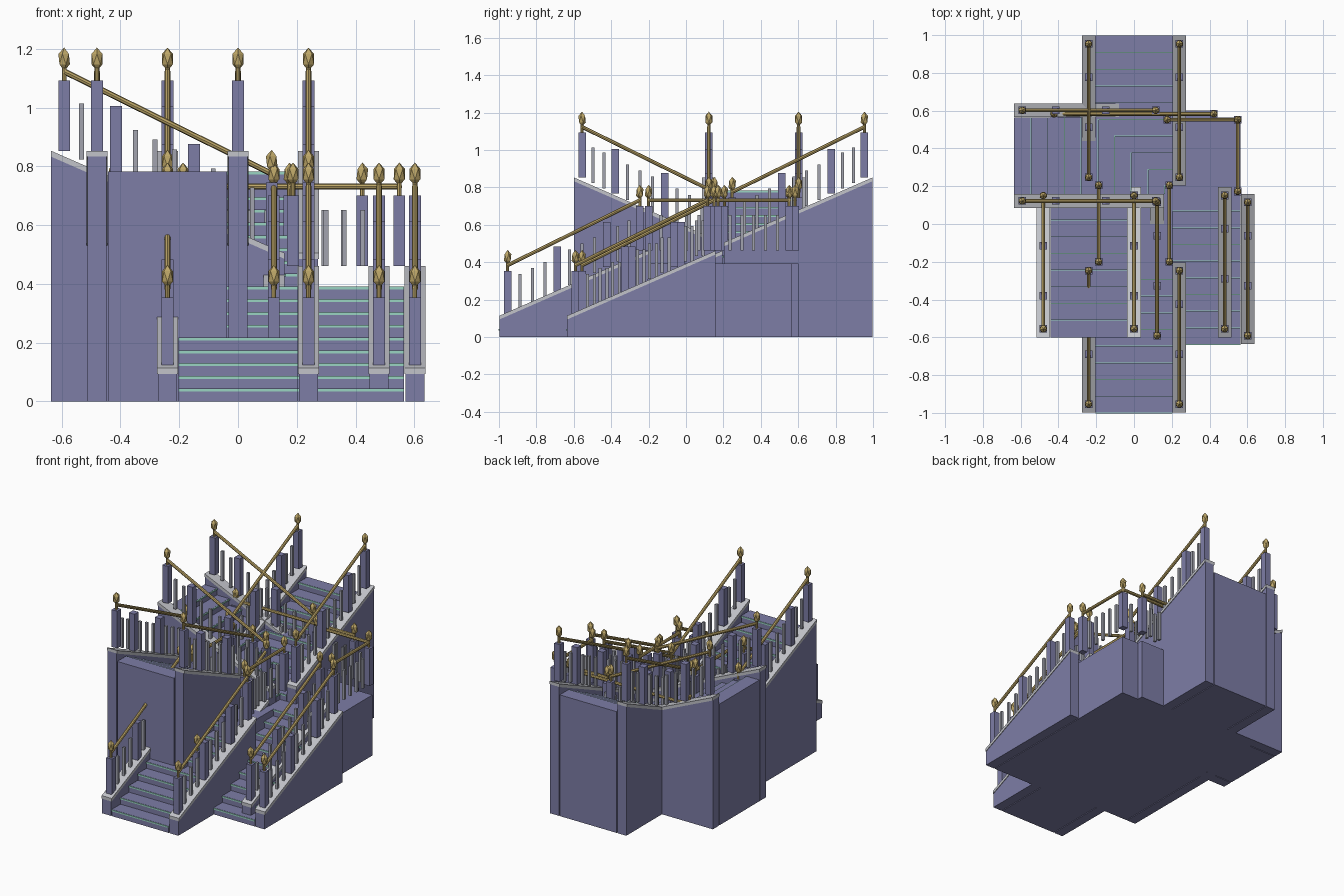
import bpy, bmesh, math
from mathutils import Matrix, Vector

if "Cube" in bpy.data.objects:
    bpy.data.objects.remove(bpy.data.objects["Cube"])

N, D, R = 9, 0.0883, 0.0435      # steps per flight, tread depth, riser
RUN, RISE = N * D, N * R
HW = 0.203                       # half width of the treads
OFF = 0.24                       # stringer / railing centre line
CURB, POST, BAL, RAIL = 0.07, 0.31, 0.26, 0.34   # heights above tread


def material(name, col):
    m = bpy.data.materials.new(name)
    m.diffuse_color = (*col, 1)
    m.use_nodes = True
    m.node_tree.nodes["Principled BSDF"].inputs["Base Color"].default_value = m.diffuse_color
    return m


BLUE = material("slate_blue", (0.205, 0.205, 0.38))
CAP = material("pale_stone", (0.54, 0.55, 0.59))
GREY = material("baluster_grey", (0.36, 0.37, 0.43))
GOLD = material("brass", (0.52, 0.39, 0.14))
GREEN = material("mint_nosing", (0.32, 0.66, 0.54))


def prism(bm, pts, t0, t1):
    """Side profile (s, z) extruded across t."""
    a = [bm.verts.new((s, t0, z)) for s, z in pts]
    b = [bm.verts.new((s, t1, z)) for s, z in pts]
    bm.faces.new(a)
    bm.faces.new(b[::-1])
    for i in range(len(pts)):
        j = (i + 1) % len(pts)
        bm.faces.new((a[i], b[i], b[j], a[j]))


def box(bm, s0, s1, t0, t1, z0, z1):
    prism(bm, [(s0, z0), (s1, z0), (s1, z1), (s0, z1)], t0, t1)


def rod(bm, a, b, r):
    a, b = Vector(a), Vector(b)
    d = b - a
    m = Matrix.Translation((a + b) / 2) @ d.to_track_quat('Z', 'Y').to_matrix().to_4x4()
    bmesh.ops.create_cone(bm, cap_ends=True, segments=8, radius1=r, radius2=r,
                          depth=d.length, matrix=m)


def finish(bm, name, mat, place):
    bmesh.ops.recalc_face_normals(bm, faces=bm.faces[:])
    me = bpy.data.meshes.new(name)
    bm.to_mesh(me)
    bm.free()
    me.materials.append(mat)
    ob = bpy.data.objects.new(name, me)
    ob.matrix_world = place
    bpy.context.collection.objects.link(ob)


def railing(name, place, t, stations):
    """Posts, balusters, handrail and finials; stations are (s, tread z)."""
    posts, bals, rail, fin = (bmesh.new() for _ in range(4))
    for s, z in stations:
        box(posts, s - .02, s + .02, t - .02, t + .02, z + CURB, z + POST)
    for (s0, z0), (s1, z1) in zip(stations, stations[1:]):
        n = max(2, round((s1 - s0) / 0.067) - 1)
        for k in range(1, n + 1):
            f = k / (n + 1)
            s, z = s0 + (s1 - s0) * f, z0 + (z1 - z0) * f
            box(bals, s - .008, s + .008, t - .008, t + .008, z + CURB, z + BAL)
    (s0, z0), (s1, z1) = stations[0], stations[-1]
    rod(rail, (s0, t, z0 + RAIL), (s1, t, z1 + RAIL), 0.01)
    for s, z in (stations[0], stations[-1]):
        bmesh.ops.create_icosphere(
            fin, subdivisions=1, radius=0.022,
            matrix=Matrix.Translation((s, t, z + 0.382)) @ Matrix.Diagonal((1, 1, 1.8, 1)))
        rod(fin, (s, t, z + POST), (s, t, z + 0.355), 0.008)
    finish(posts, name + "_posts", BLUE, place)
    finish(bals, name + "_balusters", GREY, place)
    finish(rail, name + "_handrail", GOLD, place)
    finish(fin, name + "_finials", GOLD, place)


def flight(name, x, y, angle, z0, sides=(-1, 1)):
    """Solid stair flight climbing along local s from (x, y)."""
    place = Matrix.Translation((x, y, 0)) @ Matrix.Rotation(math.radians(angle), 4, 'Z')
    # stepped solid
    pts = [(0, 0)]
    for i in range(N):
        z = z0 + (i + 1) * R
        pts += [(i * D, z), ((i + 1) * D, z)]
    pts.append((RUN, 0))
    bm = bmesh.new()
    prism(bm, pts, -HW, HW)
    finish(bm, name + "_steps", BLUE, place)
    # nosing strips
    bm = bmesh.new()
    for i in range(N):
        z = z0 + (i + 1) * R
        box(bm, i * D - .005, i * D + .004, -HW, HW, z - .01, z - .001)
    finish(bm, name + "_nosings", GREEN, place)
    # stringers, caps and railings
    za, zb = z0 + R + CURB, z0 + RISE + CURB
    body, cap = bmesh.new(), bmesh.new()
    for sd in sides:
        t = sd * OFF
        prism(body, [(0, 0), (RUN, 0), (RUN, zb - .02), (0, za - .02)], t - .032, t + .032)
        prism(cap, [(0, za - .02), (RUN, zb - .02), (RUN, zb), (0, za)], t - .036, t + .036)
        st = [((i + .5) * D, z0 + (i + 1) * R) for i in (0, 3, 6, 8)]
        railing(f"{name}_{'left' if sd > 0 else 'right'}", place, t, st)
    finish(body, name + "_stringers", BLUE, place)
    finish(cap, name + "_stringer_caps", CAP, place)


def landing(name, x0, x1, y0, y1):
    bm = bmesh.new()
    box(bm, x0, x1, y0, y1, 0, RISE)
    finish(bm, name, BLUE, Matrix())


def landing_rail(name, a, b):
    d = Vector(b) - Vector(a)
    place = Matrix.Translation((*a, 0)) @ Matrix.Rotation(math.atan2(d.y, d.x), 4, 'Z')
    railing(name, place, 0, [(0, RISE), (d.length, RISE)])


# straight stair with a middle landing
flight("straight_lower", 0, -HW - RUN, 90, 0)
flight("straight_upper", 0, HW, 90, RISE)
landing("straight_landing", -HW, HW, -HW, HW)
for sx, nm in ((-1, "left"), (1, "right")):
    landing_rail("straight_landing_" + nm, (sx * .187, -.2), (sx * .187, .205))

# quarter-turn stair
Q = 0.362
flight("quarter_lower", Q, Q - HW - RUN, 90, 0)
flight("quarter_upper", Q - HW, Q, 180, RISE)
landing("quarter_landing", Q - HW, Q + HW, Q - HW, Q + HW)
landing_rail("quarter_landing_back", (Q - .187, Q + .19), (Q + .187, Q + .19))
landing_rail("quarter_landing_side", (Q + .187, Q - .19), (Q + .187, Q + .19))

# half-turn stair; both flights share the middle stringer
Y = 0.195
flight("half_lower", OFF, Y - RUN, 90, 0, sides=(-1,))
flight("half_upper", -OFF, Y, -90, RISE)
landing("half_landing", -OFF - HW, OFF + HW, Y, Y + 2 * HW)
landing_rail("half_landing_back", (-.423, Y + .388), (.423, Y + .388))
